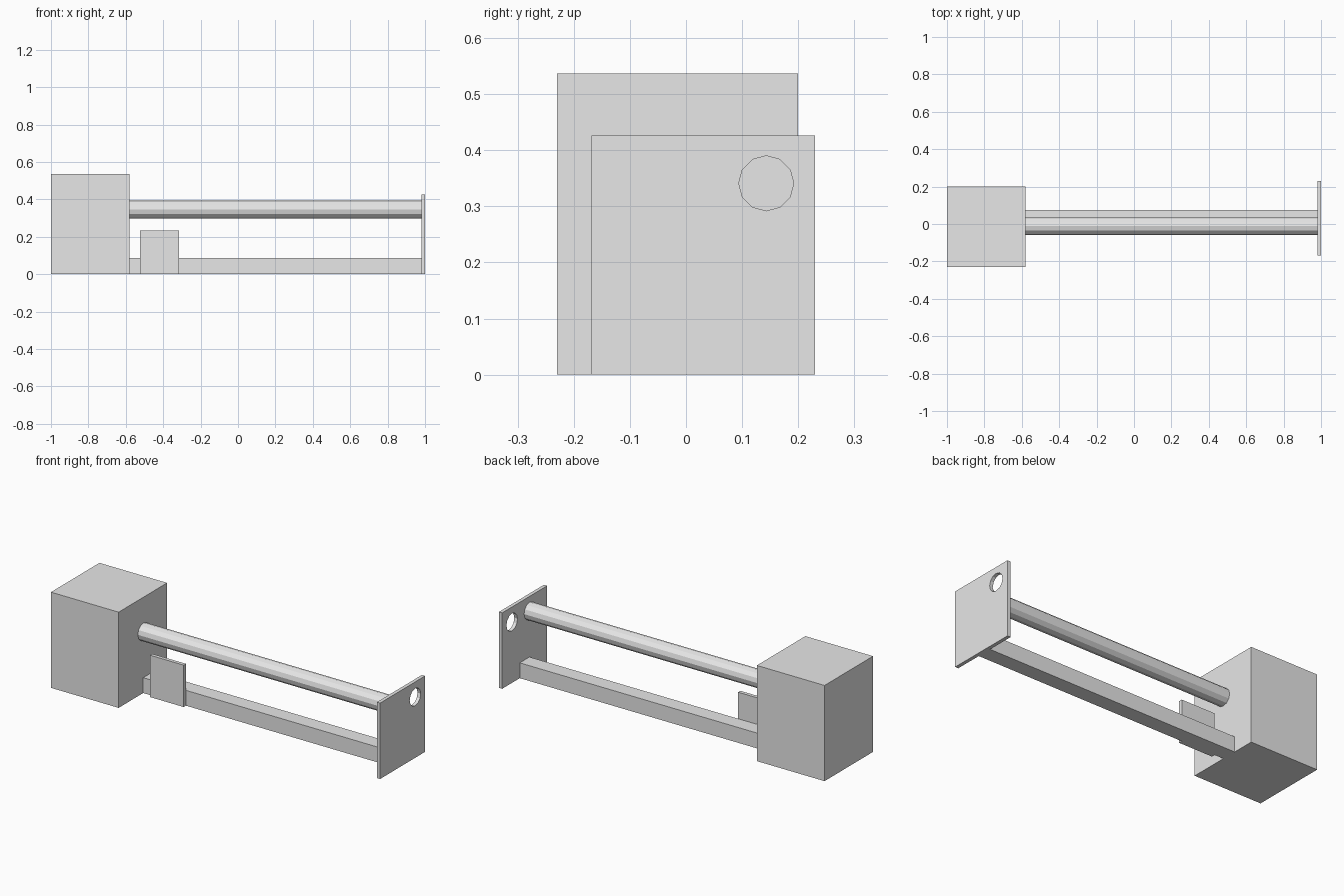
import bpy
from math import pi

cube = bpy.data.objects.get("Cube")
if cube:
    bpy.data.objects.remove(cube, do_unlink=True)

# Single plain colour
GREY = (0.8, 0.8, 0.8, 1.0)
grey = bpy.data.materials.new("light grey")
grey.use_nodes = True
grey.diffuse_color = GREY
grey.node_tree.nodes["Principled BSDF"].inputs["Base Color"].default_value = GREY


def box(name, low, high):
    """Axis-aligned box between two corners."""
    centre = [(a + b) / 2 for a, b in zip(low, high)]
    bpy.ops.mesh.primitive_cube_add(size=1, location=centre)
    obj = bpy.context.object
    obj.name = name
    obj.scale = [b - a for a, b in zip(low, high)]
    bpy.ops.object.transform_apply(location=False, rotation=False, scale=True)
    obj.data.materials.append(grey)
    return obj


def rod(name, x0, x1, y, z, radius):
    """Twelve-sided rod lying along x."""
    bpy.ops.mesh.primitive_cylinder_add(
        vertices=12, radius=radius, depth=x1 - x0,
        location=((x0 + x1) / 2, y, z), rotation=(0, pi / 2, 0))
    obj = bpy.context.object
    obj.name = name
    obj.data.materials.append(grey)
    return obj


BLOCK_X, PLATE_X = -0.58, 0.98
TUBE_R, TUBE_Z = 0.048, 0.341

# Large end block, lower bar and upper tube
box("end_block", (-1, -0.23, 0), (BLOCK_X, 0.2, 0.537))
box("lower_bar", (BLOCK_X, -0.012, 0), (PLATE_X, 0.074, 0.086))
rod("upper_tube", BLOCK_X, PLATE_X, -0.012, 0.345, TUBE_R)

# Small upright panel against the front of the bar
box("small_panel", (-0.525, -0.032, 0), (-0.315, -0.012, 0.235))

# Thin end plate with a round hole through it
plate = box("end_plate", (PLATE_X, -0.168, 0), (1, 0.23, 0.426))
cutter = rod("hole_cutter", 0.9, 1.1, 0.143, TUBE_Z, 0.049)
hole = plate.modifiers.new("hole", "BOOLEAN")
hole.operation = "DIFFERENCE"
hole.object = cutter
hole.solver = "EXACT"
bpy.context.view_layer.objects.active = plate
bpy.ops.object.modifier_apply(modifier=hole.name)
bpy.data.objects.remove(cutter, do_unlink=True)
